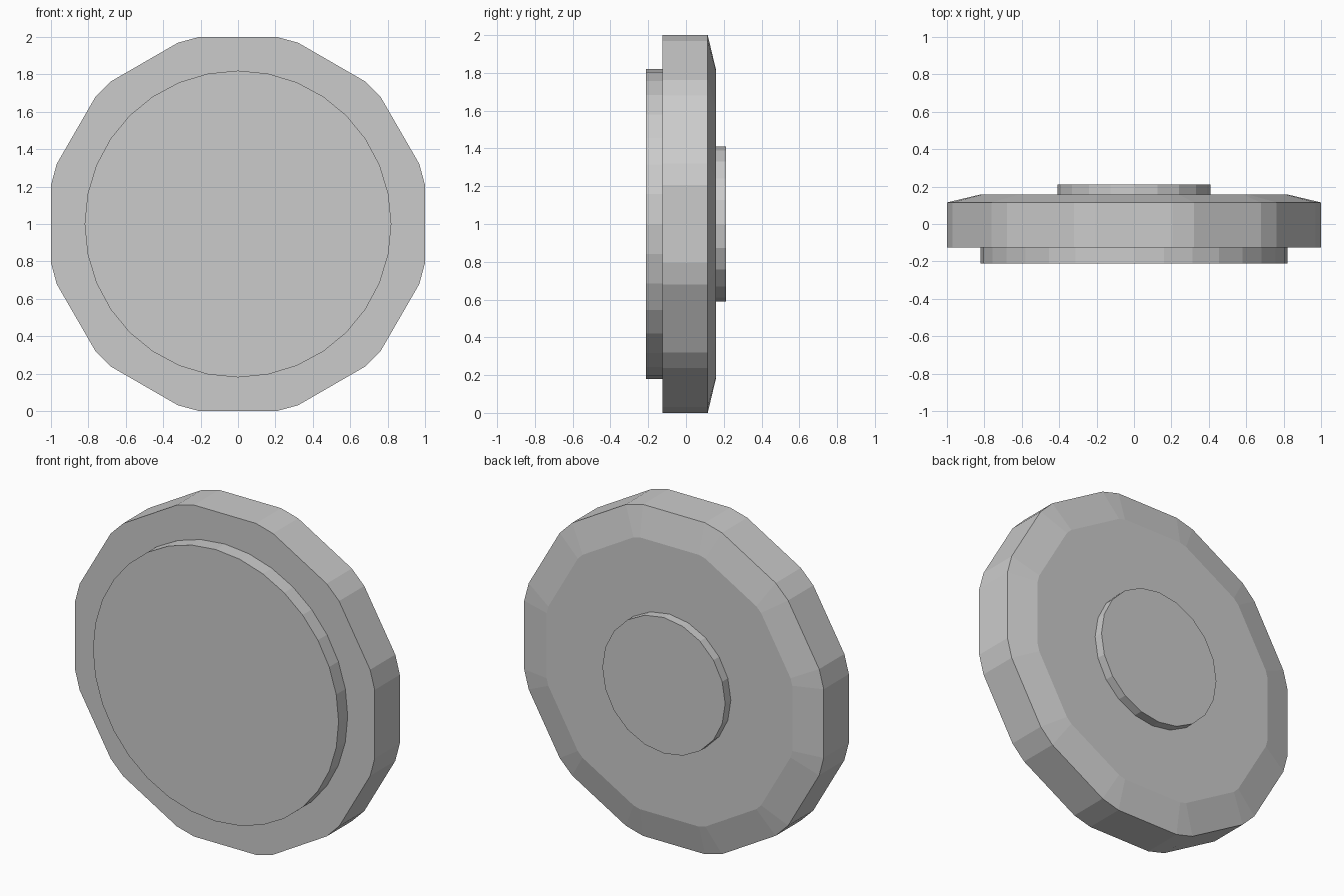
import bpy, bmesh
from math import sin, cos, radians

if "Cube" in bpy.data.objects:
    bpy.data.objects.remove(bpy.data.objects["Cube"])


def ring_solid(name, sections):
    """Loft a closed solid through (y, outline) sections of equal point count."""
    bm = bmesh.new()
    rings = [[bm.verts.new((x, y, 1 + z)) for x, z in pts] for y, pts in sections]
    n = len(rings[0])
    for a, b in zip(rings, rings[1:]):
        for i in range(n):
            j = (i + 1) % n
            bm.faces.new((a[i], a[j], b[j], b[i]))
    bm.faces.new(rings[0])
    bm.faces.new(rings[-1])
    bmesh.ops.recalc_face_normals(bm, faces=bm.faces)
    mesh = bpy.data.meshes.new(name)
    bm.to_mesh(mesh)
    bm.free()
    obj = bpy.data.objects.new(name, mesh)
    bpy.context.collection.objects.link(obj)
    return obj


def circle(r, n):
    return [(r * sin(radians(360 * i / n)), r * cos(radians(360 * i / n))) for i in range(n)]


def twelve_sided(apothem, cut):
    """Twelve flats with each corner clipped by +-cut degrees."""
    r = apothem / cos(radians(15 - cut))
    angles = [15 + 30 * k + s * cut for k in range(12) for s in (-1, 1)]
    return [(r * sin(radians(a)), r * cos(radians(a))) for a in angles]


# Twelve-sided body with a chamfered back edge
outer = twelve_sided(1.0, 3.3)
ring_solid("body", [(-0.125, outer), (0.115, outer), (0.158, twelve_sided(0.82, 1.5))])

# Raised round face on the front
face = circle(0.82, 32)
ring_solid("front_disc", [(-0.212, face), (-0.12, face)])

# Small round boss on the back
boss = circle(0.41, 20)
ring_solid("back_boss", [(0.15, boss), (0.212, boss)])
